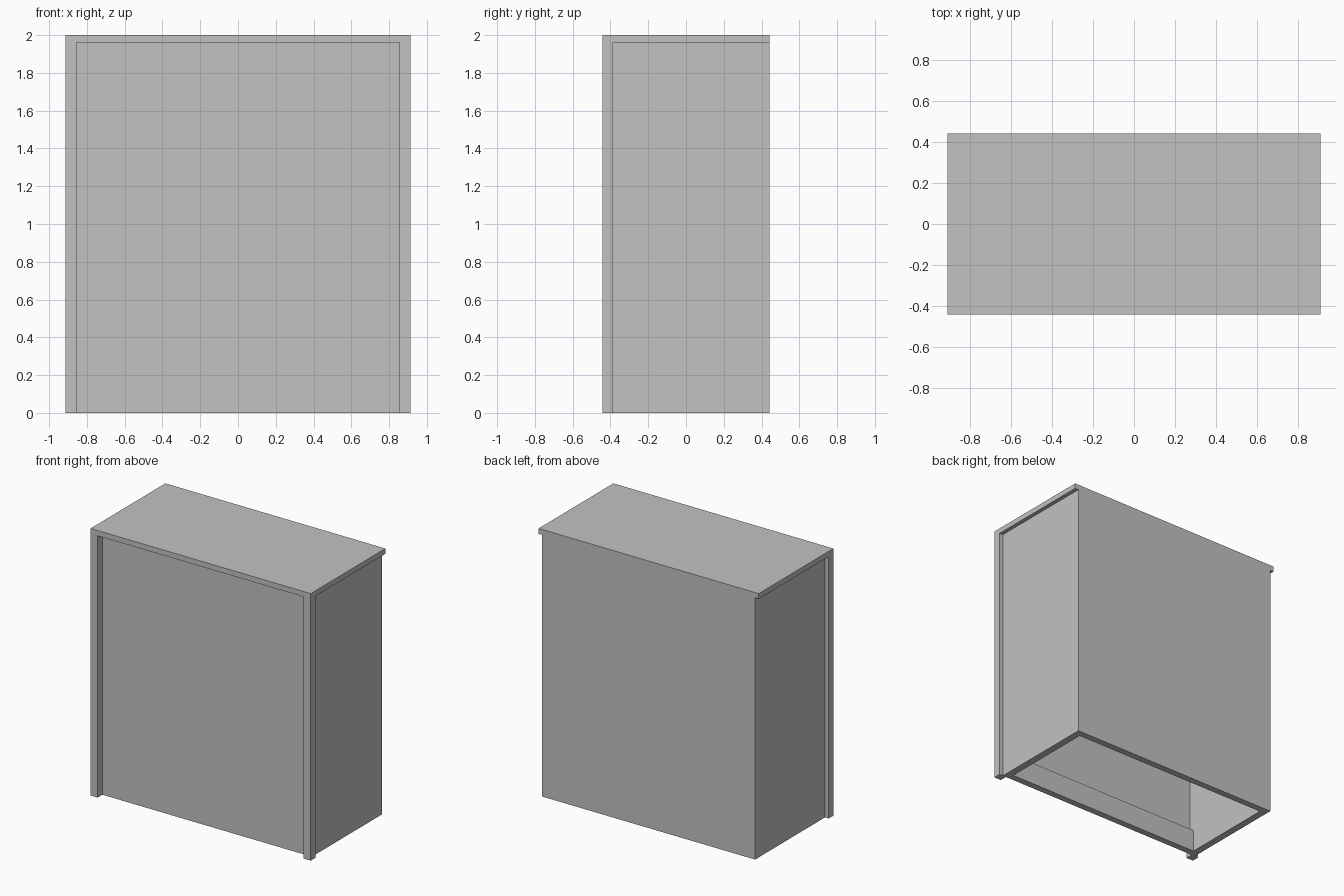
import bpy

cube = bpy.data.objects.get("Cube")
if cube:
    bpy.data.objects.remove(cube, do_unlink=True)

# Single plain grey finish
GREY = (0.54, 0.54, 0.54, 1.0)
grey = bpy.data.materials.new("plain grey")
grey.use_nodes = True
grey.diffuse_color = GREY
grey.node_tree.nodes["Principled BSDF"].inputs["Base Color"].default_value = GREY


def board(name, x, y, z):
    """Flat-sided board spanning the given (min, max) ranges."""
    spans = (x, y, z)
    bpy.ops.mesh.primitive_cube_add(size=1, location=[(a + b) / 2 for a, b in spans])
    obj = bpy.context.object
    obj.name = name
    obj.scale = [b - a for a, b in spans]
    bpy.ops.object.transform_apply(location=False, rotation=False, scale=True)
    obj.data.materials.append(grey)
    return obj


TOP_X, BACK = 0.912, 0.442      # worktop half width and half depth
OUT_X, IN_X = 0.882, 0.828      # outer and inner faces of the side panels
FACE = -0.386                   # front plane of the carcass
TOP_Z = 1.96                    # underside of the worktop
KICK = 0.167                    # height of the plinth

# Worktop
board("worktop", (-TOP_X, TOP_X), (-BACK, BACK), (TOP_Z, 2.0))

# Side panels and front corner posts
for side, s in (("left", 1), ("right", -1)):
    board(side + "_side_panel", sorted((s * IN_X, s * OUT_X)), (FACE, BACK), (0, TOP_Z))
    board(side + "_corner_post", sorted((s * 0.854, s * TOP_X)), (-BACK, FACE), (0, TOP_Z))

# Panels between the sides, open underneath
board("back_panel", (-IN_X, IN_X), (BACK - 0.05, BACK), (0, TOP_Z))
board("front_panel", (-IN_X, IN_X), (FACE, FACE + 0.015), (KICK, TOP_Z))
board("plinth", (-IN_X, IN_X), (FACE, FACE + 0.05), (0, KICK))
